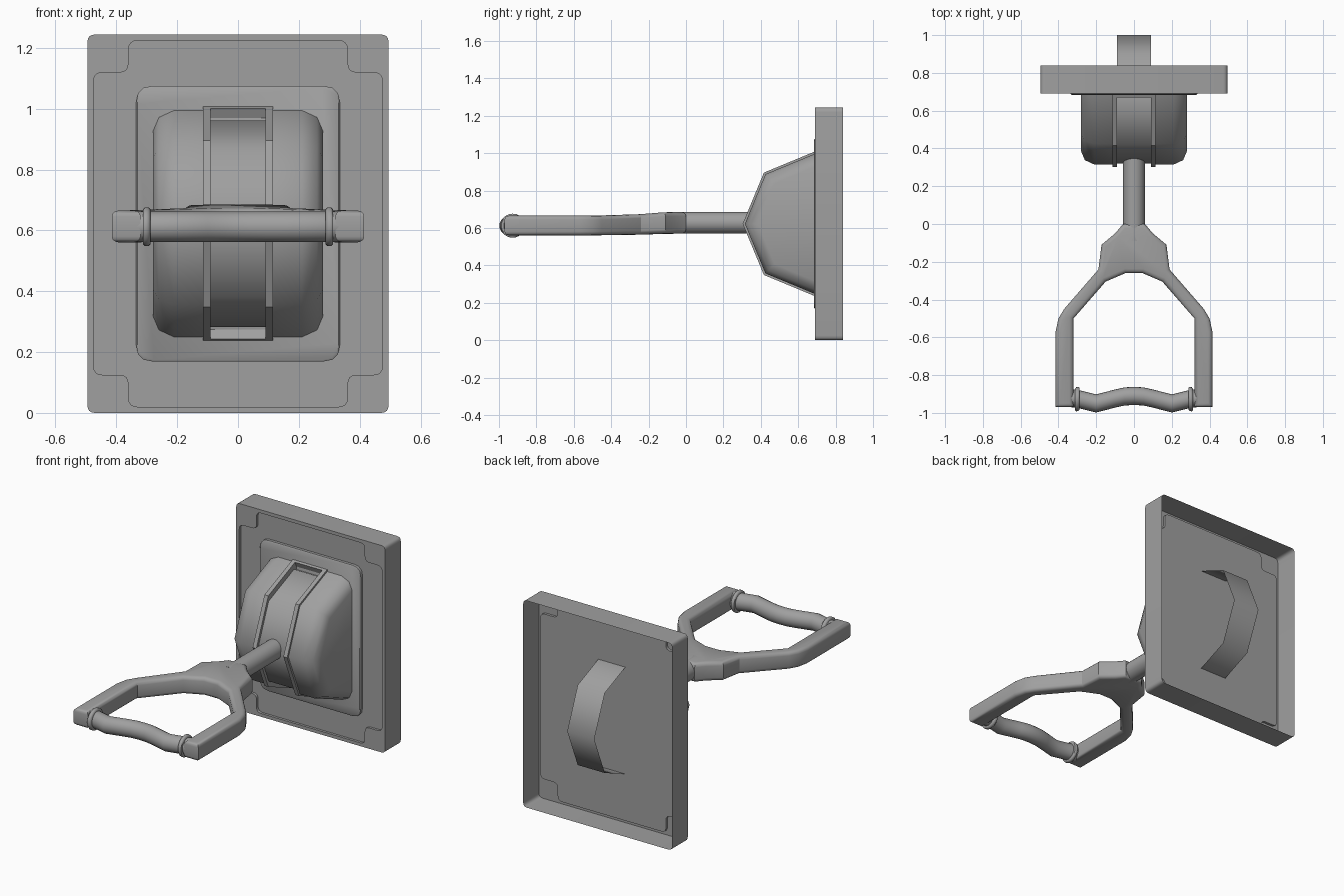
import bpy, bmesh, math
from mathutils import Vector

old = bpy.data.objects.get("Cube")
if old:
    bpy.data.objects.remove(old, do_unlink=True)

GREY = (0.35, 0.35, 0.35, 1)
mat = bpy.data.materials.new("plain grey")
mat.use_nodes = True
mat.diffuse_color = GREY
mat.node_tree.nodes["Principled BSDF"].inputs["Base Color"].default_value = GREY

MID = 0.622      # height of the lever axis
FACE = 0.69      # front of the wall plate


def finish(name, bm, angle=35, mirror=False, fix=True):
    if fix:
        bmesh.ops.recalc_face_normals(bm, faces=bm.faces)
    me = bpy.data.meshes.new(name)
    bm.to_mesh(me)
    bm.free()
    me.materials.append(mat)
    me.shade_smooth()
    me.set_sharp_from_angle(angle=math.radians(angle))
    ob = bpy.data.objects.new(name, me)
    bpy.context.collection.objects.link(ob)
    if mirror:
        ob.modifiers.new("Mirror", 'MIRROR')
    return ob


def rounded(pts, r, seg=4):
    """Round every corner of a closed 2D outline."""
    out = []
    for i, p in enumerate(pts):
        p = Vector(p)
        a = p + (Vector(pts[i - 1]) - p).normalized() * r
        b = p + (Vector(pts[(i + 1) % len(pts)]) - p).normalized() * r
        for k in range(seg + 1):
            t = k / seg
            out.append(a * (1 - t) ** 2 + p * 2 * t * (1 - t) + b * t * t)
    return out


def loop(bm, pts, y):
    return [bm.verts.new((x, y, z + MID)) for x, z in pts]


def bridge(bm, a, b):
    for i in range(len(a)):
        bm.faces.new((a[i - 1], a[i], b[i], b[i - 1]))


def rect(w, h):
    return [(-w, -h), (w, -h), (w, h), (-w, h)]


# Wall plate: open-backed shell with a recessed cross-cornered panel
bm = bmesh.new()
outer = rounded(rect(0.495, MID), 0.025)
quarter = [(0.475, 0.497), (0.36, 0.497), (0.36, 0.602)]
cross = quarter + [(-x, z) for x, z in reversed(quarter)]
cross += [(-x, -z) for x, z in cross]
cross = rounded(cross, 0.03)
back, front = loop(bm, outer, 0.84), loop(bm, outer, FACE)
rim, floor = loop(bm, cross, FACE), loop(bm, cross, FACE + 0.015)
bridge(bm, back, front)
bridge(bm, rim, floor)
bm.faces.new(floor)
edges = [bm.edges.get((l[i - 1], l[i])) for l in (front, rim) for i in range(len(l))]
bmesh.ops.triangle_fill(bm, edges=edges, use_beauty=True)
finish("wall_plate", bm)

# Flange around the housing
bm = bmesh.new()
shape = rounded(rect(0.335, 0.453), 0.055, 3)
a, b = loop(bm, shape, FACE + 0.015), loop(bm, shape, FACE - 0.002)
c = loop(bm, [p * 0.988 for p in shape], FACE - 0.006)
bridge(bm, a, b)
bridge(bm, b, c)
bm.faces.new(c)
finish("housing_flange", bm)


def half_octagon(name, sections, angle):
    """Loft half octagons through (x, radius) stations, mirrored in x."""
    bm = bmesh.new()
    rings = []
    for x, r in sections:
        angs = [math.radians(d) for d in range(-90, 91, 45)]
        rings.append([bm.verts.new((x, FACE - r * math.cos(t), MID + r * math.sin(t))) for t in angs])
    for a, b in zip(rings, rings[1:]):
        bridge(bm, a, b)
    bm.faces.new(rings[0])
    bm.faces.new(rings[-1])
    return finish(name, bm, angle, mirror=True)


half_octagon("housing_sides", [(0.1, 0.375), (0.21, 0.375), (0.26, 0.352), (0.28, 0.305)], 50)
half_octagon("slot_rails", [(0.09, 0.387), (0.115, 0.387)], 30)

# Sloped stops closing the slot at both ends
bm = bmesh.new()
for s in (-1, 1):
    ends = [[bm.verts.new((x, y, MID + s * z)) for y, z in
             ((FACE, 0.387), (0.67, 0.379), (FACE, 0.335))] for x in (-0.09, 0.09)]
    bridge(bm, *ends)
    for e in ends:
        bm.faces.new(e)
finish("slot_ends", bm)

# Octagonal drum band, a thin sheet running through the plate
bm = bmesh.new()
bands = [[bm.verts.new((x, 0.66 + 0.34 * math.cos(k * math.pi / 4), MID + 0.34 * math.sin(k * math.pi / 4)))
          for k in range(8)] for x in (-0.09, 0.09)]
bridge(bm, *bands)
finish("drum_band", bm, 50)

# Lever shaft
bm = bmesh.new()
bmesh.ops.create_cone(bm, cap_ends=True, segments=24, radius1=0.058, radius2=0.058, depth=0.44)
for v in bm.verts:
    x, y, z = v.co
    v.co = (x, z + 0.13, y + 0.6275)
finish("lever_shaft", bm)

# Forked handle: mirrored outline with bevelled edges, thinner toward the grip
half = [(0.058, 0.0), (0.1, -0.05), (0.172, -0.11), (0.188, -0.24), (0.37, -0.45), (0.4, -0.5),
        (0.415, -0.57), (0.415, -0.97), (0.32, -0.97), (0.32, -0.5), (0.15, -0.305), (0.045, -0.26)]
outline = half + [(-x, y) for x, y in reversed(half)]
bm = bmesh.new()
low, high = [[bm.verts.new((x, y, z)) for x, y in outline] for z in (-0.0575, 0.0575)]
bridge(bm, low, high)
bm.faces.new(low)
bm.faces.new(high)
bmesh.ops.recalc_face_normals(bm, faces=bm.faces)
flat = [e for e in bm.edges if e.verts[0].co.z == e.verts[1].co.z]
bmesh.ops.bevel(bm, geom=flat, offset=0.022, segments=3, profile=0.5, affect='EDGES')
for v in bm.verts:
    t = min(max((-v.co.y - 0.1) / 0.25, 0), 1)
    v.co.z = 0.6275 - 0.0145 * t + v.co.z * (1 - 0.09 * t)
finish("handle_fork", bm, 32)

# Wavy grip bar swept along its centre line
path = [(0.36, -0.918), (0.29, -0.928), (0.2, -0.95), (0.1, -0.924), (0.05, -0.913)]
path = path + [(0, -0.91)] + [(-x, y) for x, y in reversed(path)]
bm = bmesh.new()
rings = []
for x, y in path:
    angs = [k * math.tau / 20 for k in range(20)]
    rings.append([bm.verts.new((x, y + 0.048 * math.cos(t), 0.612 + 0.05 * math.sin(t))) for t in angs])
for a, b in zip(rings, rings[1:]):
    bridge(bm, a, b)
bm.faces.new(rings[0])
bm.faces.new(rings[-1])
finish("grip_bar", bm)

# Collars at the ends of the grip
bm = bmesh.new()
rings = []
for dx, r in ((-0.012, 0.045), (-0.012, 0.058), (-0.006, 0.064), (0.006, 0.064), (0.012, 0.058), (0.012, 0.045)):
    angs = [k * math.tau / 24 for k in range(24)]
    rings.append([bm.verts.new((0.3 + dx, -0.927 + r * math.cos(t) - dx * 0.2, 0.612 + r * math.sin(t)))
                  for t in angs])
for a, b in zip(rings, rings[1:]):
    bridge(bm, a, b)
finish("grip_collars", bm, 50, mirror=True)
